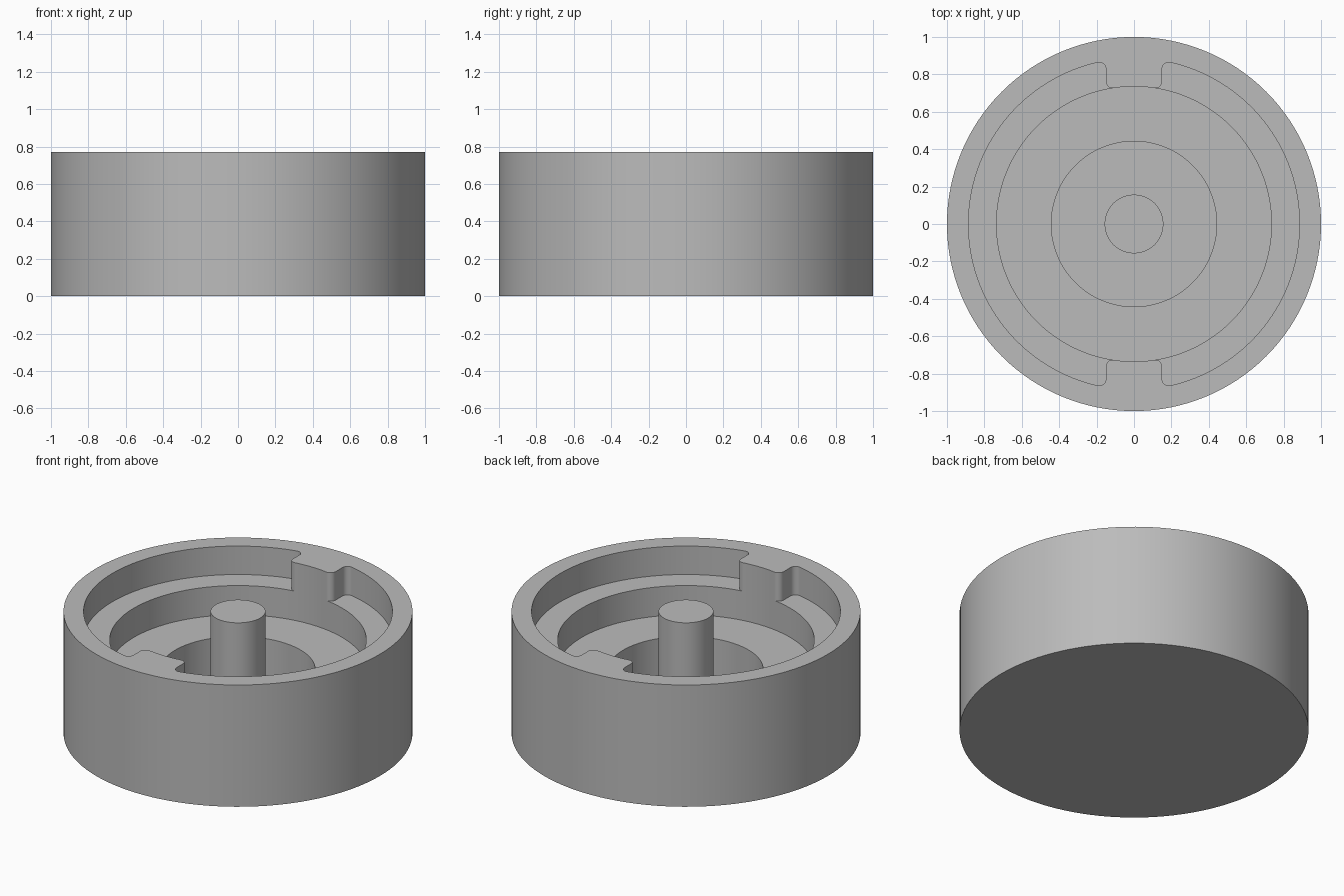
import bpy, bmesh
from math import sqrt, atan2, cos, sin, pi, radians

cube = bpy.data.objects.get("Cube")
if cube:
    bpy.data.objects.remove(cube, do_unlink=True)

HEIGHT = 0.77
POCKET_R, STEP_R, BORE_R, POST_R = 0.885, 0.735, 0.442, 0.157
LEDGE_Z, STEP_Z, BORE_Z = 0.59, 0.405, 0.1
TAB_W, FILLET = 0.15, 0.035
SEGMENTS = 128

grey = bpy.data.materials.new("plain_grey")
grey.use_nodes = True
grey.diffuse_color = (0.5, 0.5, 0.5, 1)
grey.node_tree.nodes["Principled BSDF"].inputs["Base Color"].default_value = (0.5, 0.5, 0.5, 1)


def arc(cx, cy, r, start, end, steps):
    angles = [start + (end - start) * i / steps for i in range(steps + 1)]
    return [(cx + r * cos(a), cy + r * sin(a)) for a in angles]


def circle(r):
    return arc(0, 0, r, 0, 2 * pi, SEGMENTS)[:-1]


def prism(name, outline, z0, z1):
    bm = bmesh.new()
    face = bm.faces.new([bm.verts.new((x, y, z0)) for x, y in outline])
    new = bmesh.ops.extrude_face_region(bm, geom=[face])["geom"]
    top = [v for v in new if isinstance(v, bmesh.types.BMVert)]
    bmesh.ops.translate(bm, verts=top, vec=(0, 0, z1 - z0))
    bmesh.ops.recalc_face_normals(bm, faces=bm.faces)
    mesh = bpy.data.meshes.new(name)
    bm.to_mesh(mesh)
    bm.free()
    mesh.materials.append(grey)
    obj = bpy.data.objects.new(name, mesh)
    bpy.context.collection.objects.link(obj)
    return obj


def activate(obj):
    bpy.ops.object.select_all(action='DESELECT')
    obj.select_set(True)
    bpy.context.view_layer.objects.active = obj


def cut(target, cutter):
    cutter.hide_render = True
    mod = target.modifiers.new("cut", 'BOOLEAN')
    mod.operation = 'DIFFERENCE'
    mod.solver = 'EXACT'
    mod.object = cutter
    activate(target)
    bpy.ops.object.modifier_apply(modifier=mod.name)
    bpy.data.objects.remove(cutter, do_unlink=True)


def pocket_outline():
    # One quarter: pocket wall, rounded corner, tab side, rounded tab corner
    ox = TAB_W + FILLET
    oy = sqrt((POCKET_R - FILLET) ** 2 - ox ** 2)
    ix = TAB_W - FILLET
    iy = sqrt((STEP_R + FILLET) ** 2 - ix ** 2)
    turn = atan2(oy, ox)
    q = arc(0, 0, POCKET_R, 0, turn, 32)
    q += arc(ox, oy, FILLET, turn, pi, 8)[1:]
    q += arc(ix, iy, FILLET, 0, atan2(iy, ix) - pi, 8)
    # Run inside the stepped recess so the tab face is cut by that recess
    q.append((q[-1][0] * 0.9, q[-1][1] * 0.9))
    left = [(-x, y) for x, y in reversed(q)]
    back = [(-x, -y) for x, y in q[1:]]
    right = [(x, -y) for x, y in reversed(q[1:])]
    return q + left + back + right


# Round housing with tabbed pocket, stepped recess and central bore
housing = prism("housing", circle(1), 0, HEIGHT)
cut(housing, prism("recess_cutter", circle(STEP_R), STEP_Z, 1))
cut(housing, prism("pocket_cutter", pocket_outline(), LEDGE_Z, 1))
cut(housing, prism("bore_cutter", circle(BORE_R), BORE_Z, 1))

# Central post rising from the bore floor
post = prism("centre_post", circle(POST_R), BORE_Z - 0.02, HEIGHT)

for obj in (housing, post):
    activate(obj)
    bpy.ops.object.shade_smooth_by_angle(angle=radians(30))
